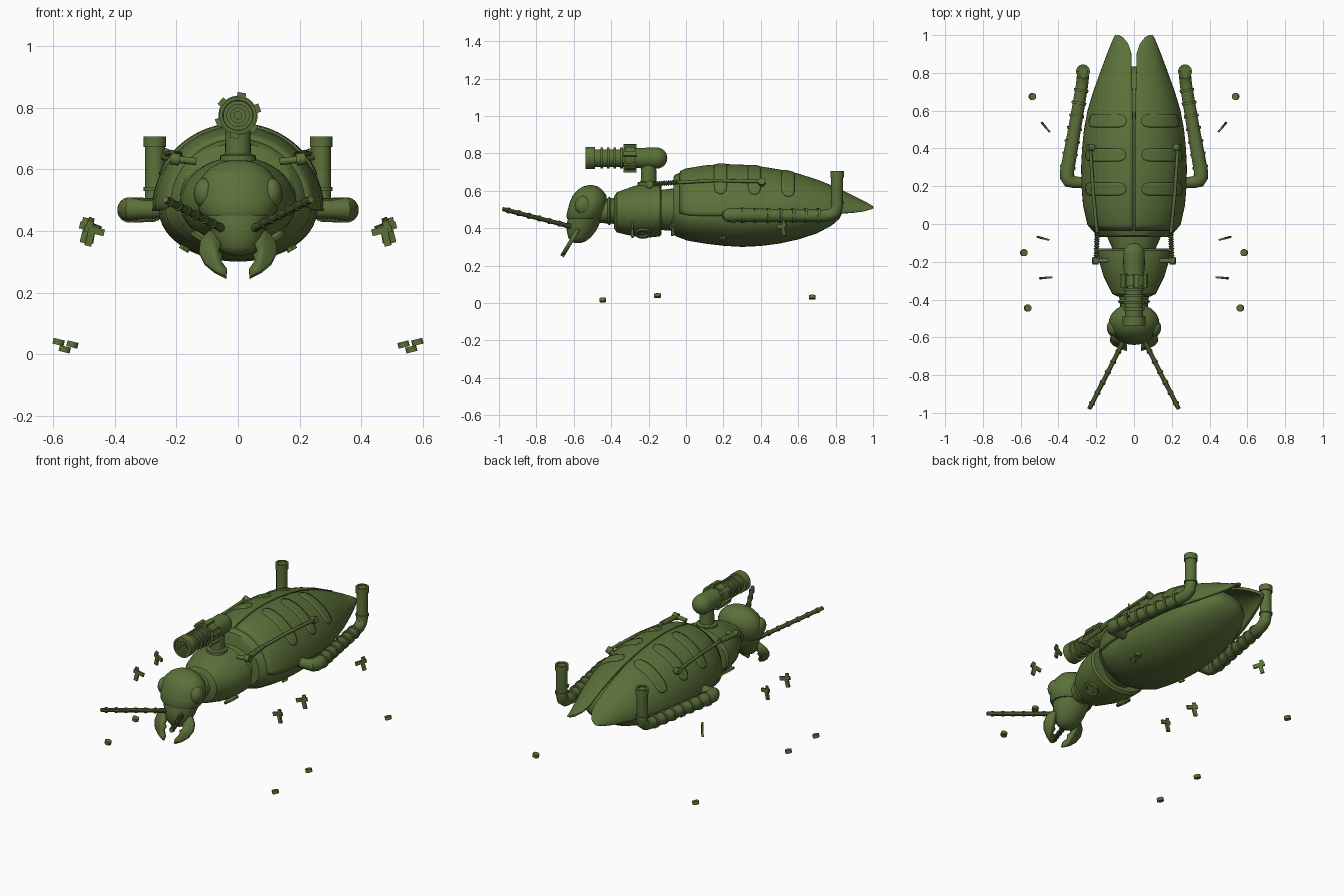
import bpy
import bmesh
from math import sin, cos, pi, radians
from mathutils import Vector

cube = bpy.data.objects.get("Cube")
if cube:
    bpy.data.objects.remove(cube)

green = bpy.data.materials.new("olive_green")
green.use_nodes = True
colour = (0.105, 0.165, 0.042, 1)
green.diffuse_color = colour
green.node_tree.nodes["Principled BSDF"].inputs["Base Color"].default_value = colour
made = []


def finish(ob, mirror, thick=0):
    ob.data.materials.append(green)
    if thick:
        mod = ob.modifiers.new("thickness", 'SOLIDIFY')
        mod.thickness, mod.offset = thick, 0
    if mirror:
        ob.modifiers.new("mirror", 'MIRROR')
    made.append(ob)
    return ob


def skin(name, rings, closed=True, caps=True, mirror=False, thick=0):
    """Join rings of points into one surface."""
    bm = bmesh.new()
    rows = [[bm.verts.new(p) for p in ring] for ring in rings]
    n = len(rows[0])
    for a, b in zip(rows, rows[1:]):
        for i in range(n if closed else n - 1):
            j = (i + 1) % n
            bm.faces.new((a[i], a[j], b[j], b[i]))
    if closed and caps:
        bm.faces.new(rows[0])
        bm.faces.new(rows[-1])
    bmesh.ops.remove_doubles(bm, verts=bm.verts, dist=0.0002)
    bmesh.ops.recalc_face_normals(bm, faces=bm.faces)
    mesh = bpy.data.meshes.new(name)
    bm.to_mesh(mesh)
    bm.free()
    ob = bpy.data.objects.new(name, mesh)
    bpy.context.collection.objects.link(ob)
    return finish(ob, mirror, thick)


def hull(name, rows, seg=40):
    """Body section rows: y, half width, bottom, widest height, top."""
    rings = []
    for y, w, low, mid, top in rows:
        ring = []
        for i in range(seg):
            a = 2 * pi * i / seg
            h = top - mid if sin(a) > 0 else mid - low
            ring.append((w * cos(a), y, mid + h * sin(a)))
        rings.append(ring)
    return skin(name, rings)


def lathe(name, start, axis, profile, seg=20, mirror=False):
    """Turn (distance along axis, radius) pairs around an axis."""
    start, axis = Vector(start), Vector(axis).normalized()
    u = axis.orthogonal().normalized()
    v = axis.cross(u)
    rings = [[start + axis * d + (u * cos(2 * pi * i / seg) + v * sin(2 * pi * i / seg)) * max(r, 0.0003)
              for i in range(seg)] for d, r in profile]
    return skin(name, rings, mirror=mirror)


def ball(name, centre, size, mirror=False):
    rings = []
    for k in range(13):
        a = pi * (0.005 + 0.99 * k / 12)
        rings.append([(centre[0] + size[0] * sin(a) * cos(pi * i / 12),
                       centre[1] + size[1] * sin(a) * sin(pi * i / 12),
                       centre[2] + size[2] * cos(a)) for i in range(24)])
    return skin(name, rings, mirror=mirror)


def tube(name, points, radius):
    """Mirrored pipe along a path of (x, y, z, radius scale) points."""
    curve = bpy.data.curves.new(name, 'CURVE')
    curve.dimensions, curve.bevel_depth, curve.bevel_resolution = '3D', radius, 4
    curve.use_fill_caps = True
    line = curve.splines.new('POLY')
    line.points.add(len(points) - 1)
    for p, q in zip(line.points, points):
        p.co, p.radius = (*q[:3], 1), q[3]
    ob = bpy.data.objects.new(name, curve)
    bpy.context.collection.objects.link(ob)
    bpy.ops.object.select_all(action='DESELECT')
    ob.select_set(True)
    bpy.context.view_layer.objects.active = ob
    bpy.ops.object.convert(target='MESH')
    return finish(bpy.context.view_layer.objects.active, True)


def box(name, centre, u, v, w, mirror=False):
    c, u, v, w = map(Vector, (centre, u, v, w))
    return skin(name, [[c + s * w + a * u + b * v for a, b in ((-1, -1), (1, -1), (1, 1), (-1, 1))]
                       for s in (-1, 1)], mirror=mirror)


# Abdomen, collar, waist, thorax and neck
hull("abdomen", [(-.05, .2, .36, .47, .665), (0, .235, .335, .47, .69), (.1, .25, .318, .47, .706),
                 (.2, .258, .306, .47, .713), (.3, .258, .3, .47, .71), (.4, .252, .305, .47, .7),
                 (.5, .24, .318, .47, .684), (.6, .22, .34, .47, .66), (.7, .185, .372, .48, .626),
                 (.78, .14, .415, .49, .585), (.82, .09, .45, .49, .55), (.835, .03, .48, .495, .51)])
hull("collar", [(-.068, .19, .37, .49, .67), (-.06, .2, .36, .49, .685), (-.03, .222, .347, .48, .698),
                (-.003, .237, .338, .47, .706)])
hull("waist", [(-.2, .1, .4, .49, .6), (-.13, .115, .39, .5, .605), (-.05, .15, .385, .5, .615)])
hull("thorax", [(-.385, .085, .4, .49, .57), (-.37, .115, .378, .49, .592), (-.28, .16, .356, .49, .625),
                (-.2, .184, .35, .49, .64), (-.14, .19, .356, .49, .64), (-.13, .18, .37, .49, .62)])
hull("neck", [(-.47, .07, .43, .49, .555), (-.42, .075, .425, .49, .56), (-.41, .085, .415, .49, .57),
              (-.4, .075, .425, .49, .56), (-.37, .085, .42, .49, .565)])

# Wing cases: y, inner edge, outer edge, rim height, crest height
wing = [(-.03, .006, .215, .48, .698), (0, .006, .24, .47, .711), (.1, .006, .262, .465, .728),
        (.2, .006, .27, .465, .735), (.3, .006, .272, .465, .732), (.4, .006, .267, .465, .722),
        (.5, .006, .257, .467, .706), (.6, .007, .238, .47, .684), (.7, .009, .208, .472, .652),
        (.8, .012, .172, .475, .612), (.9, .014, .135, .483, .563), (.95, .03, .115, .49, .538),
        (.985, .058, .1, .5, .518), (.998, .083, .09, .505, .51)]


def wing_point(y, t, lift=0):
    for a, b in zip(wing, wing[1:]):
        if a[0] <= y <= b[0]:
            f = (y - a[0]) / (b[0] - a[0])
            inner, outer, rim, crest = [p + (q - p) * f for p, q in zip(a[1:], b[1:])]
            return (inner + (outer - inner + lift) * sin(t), y, rim + (crest - rim + lift) * cos(t))


skin("wing_cases", [[wing_point(r[0], pi / 2 * i / 16) for i in range(17)] for r in wing],
     closed=False, mirror=True, thick=.016)
for y in (.185, .365, .545):
    pad = []
    for i in range(25):
        s = 2 * i / 24 - 1
        half = .034 * max(1 - abs(s) ** 8, .05) ** .5
        pad.append([wing_point(y + half * k / 3, .63 + .5 * s, .006) for k in range(-3, 4)])
    skin("wing_rib", pad, closed=False, mirror=True, thick=.018)


# Head: height, centre y, half width, half depth
def head_part(name, rows):
    skin(name, [[(w * cos(pi * i / 16), y + d * sin(pi * i / 16), z) for i in range(32)] for z, y, w, d in rows])


head_part("skull", [(.63, -.51, .015, .012), (.623, -.511, .055, .04), (.605, -.513, .09, .066),
                    (.575, -.516, .118, .09), (.54, -.521, .133, .1), (.5, -.53, .135, .102),
                    (.465, -.54, .126, .1), (.45, -.543, .115, .092)])
head_part("face", [(.47, -.537, .11, .09), (.43, -.548, .1, .088), (.39, -.558, .086, .08),
                   (.35, -.57, .07, .06), (.33, -.577, .05, .04), (.32, -.58, .02, .015)])
ball("eyes", (.108, -.55, .522), (.036, .045, .05), mirror=True)

# Mandibles: flat crescents leaning forward
jaw = [(.06, .4), (.095, .395), (.122, .365), (.126, .33), (.108, .295), (.075, .268), (.038, .25),
       (.036, .272), (.056, .3), (.05, .318), (.064, .33), (.052, .36)]
bm = bmesh.new()
bm.faces.new([bm.verts.new((x, -.585 + (z - .38) * .6, z)) for x, z in jaw])
mesh = bpy.data.meshes.new("mandibles")
bm.to_mesh(mesh)
bm.free()
jaws = bpy.data.objects.new("mandibles", mesh)
bpy.context.collection.objects.link(jaws)
finish(jaws, True, .022)

# Antennae with joint rings
feeler = [(0, .014)]
for k in range(1, 7):
    d = k * .063
    feeler += [(d - .006, .012), (d - .006, .016), (d + .006, .016), (d + .006, .012)]
feeler += [(.412, .011)]
lathe("antennae", (.055, -.62, .41), (.185, -.365, .094), feeler, seg=10, mirror=True)

# Cannon: stepped bore, ringed barrel, rounded breech, post
gun = [(.035, 0), (.035, .012), (.02, .012), (.02, .024), (.012, .024), (.012, .036), (.004, .036),
       (.004, .048), (0, .05), (0, .06), (.05, .06), (.05, .047)]
for d in (.08, .115, .15, .185):
    gun += [(d, .047), (d, .056), (d + .014, .056), (d + .014, .047)]
gun += [(.21, .047), (.21, .064), (.265, .064), (.265, .054), (.38, .057)]
gun += [(.38 + .057 * sin(a), .057 * cos(a)) for a in [pi / 2 * k / 6 for k in range(1, 7)]]
lathe("cannon", (0, -.537, .775), (0, 1, 0), gun, seg=28)
for k in range(6):
    a = radians(20 + 60 * k)
    out, side = Vector((cos(a), 0, sin(a))), Vector((-sin(a), 0, cos(a)))
    box("cannon_lug", Vector((0, -.3, .775)) + out * .064, out * .011, side * .014, (0, .035, 0))
lathe("cannon_post", (0, -.2, .6), (0, 0, 1), [(0, .06), (.045, .058), (.05, .042), (.17, .04)], seg=24)

# Exhaust pipes with clamps and upright stacks
tube("exhaust_pipes", [(.22, .22, .47, .85), (.31, .22, .47, .9), (.342, .228, .47, 1.1), (.354, .25, .47, 1.15),
                       (.354, .28, .47, 1.1), (.315, .5, .468, 1), (.276, .73, .466, .95), (.271, .775, .472, .95),
                       (.27, .8, .49, .95), (.27, .808, .52, .95), (.27, .808, .7, .95)], .034)
for f in (.05, .2, .35, .5, .65, .8, .95):
    lathe("pipe_clamp", (.354 - .078 * f, .28 + .45 * f, .468), (-.078, .45, 0),
          [(-.007, .03), (-.007, .042 - .003 * f), (.007, .042 - .003 * f), (.007, .03)], mirror=True)
lathe("stack_cap", (.27, .808, .672), (0, 0, 1),
      [(0, .03), (0, .037), (.035, .037), (.035, .026), (.015, .024), (.015, 0)], mirror=True)
lathe("stack_ring", (.27, .808, .53), (0, 0, 1), [(0, .03), (0, .037), (.012, .037), (.012, .03)], mirror=True)

# Shock absorbers along the back
spring = []
for k in range(13):
    spring += [(k * .012, .009), (k * .012 + .006, .016)]
lathe("shock_spring", (.2, -.195, .635), (-.005, .15, .01), spring, seg=12, mirror=True)
tube("shock_rod", [(.195, -.05, .644, 1), (.215, .15, .655, 1), (.232, .4, .65, 1)], .009)
peg = [(0, .012), (.055, .012), (.055, .02), (.085, .02), (.085, .008)]
lathe("front_peg", (.135, -.195, .625), (1, 0, .12), peg, seg=12, mirror=True)
lathe("rear_peg", (.165, .405, .62), (1, 0, .4), peg, seg=12, mirror=True)

# Leg sockets and belly bolts
ring = [(0, .03), (.012, .045), (.022, .042), (.022, .026), (.012, .024), (.012, 0)]
lathe("leg_socket", (.108, -.23, .385), (.55, 0, -.83), ring, mirror=True)
lathe("belly_bolt", (.17, .2, .35), (.5, 0, -.86), [(0, .018), (.015, .018)], seg=6, mirror=True)

# Loose leg joints and foot pads
for x, y, z, turn in ((.47, .515, .4, 50), (.485, -.075, .4, 15), (.47, -.285, .39, -5)):
    a = radians(turn)
    flat = Vector((cos(a), sin(a), .25)).normalized()
    thin = Vector((-sin(a), cos(a), 0))
    up = flat.cross(thin)
    c = Vector((x, y, z))
    box("leg_joint_bar", c + up * .012, flat * .033, up * .011, thin * .005, mirror=True)
    box("leg_joint_stem", c - up * .014 + flat * .008, flat * .011, up * .028, thin * .006, mirror=True)
    box("leg_joint_tip", c + up * .027 + flat * .018, flat * .01, up * .012, thin * .004, mirror=True)
for x, y, z in ((.54, .675, .022), (.585, -.152, .03), (.565, -.445, .0065)):
    lathe("foot_pad", (x, y, z), (-.25, 0, 1), [(0, .019), (.019, .019)], seg=12, mirror=True)

# Smooth shading with sharp creases
bpy.ops.object.select_all(action='DESELECT')
for ob in made:
    ob.select_set(True)
bpy.context.view_layer.objects.active = made[0]
bpy.ops.object.shade_smooth_by_angle(angle=radians(35))
